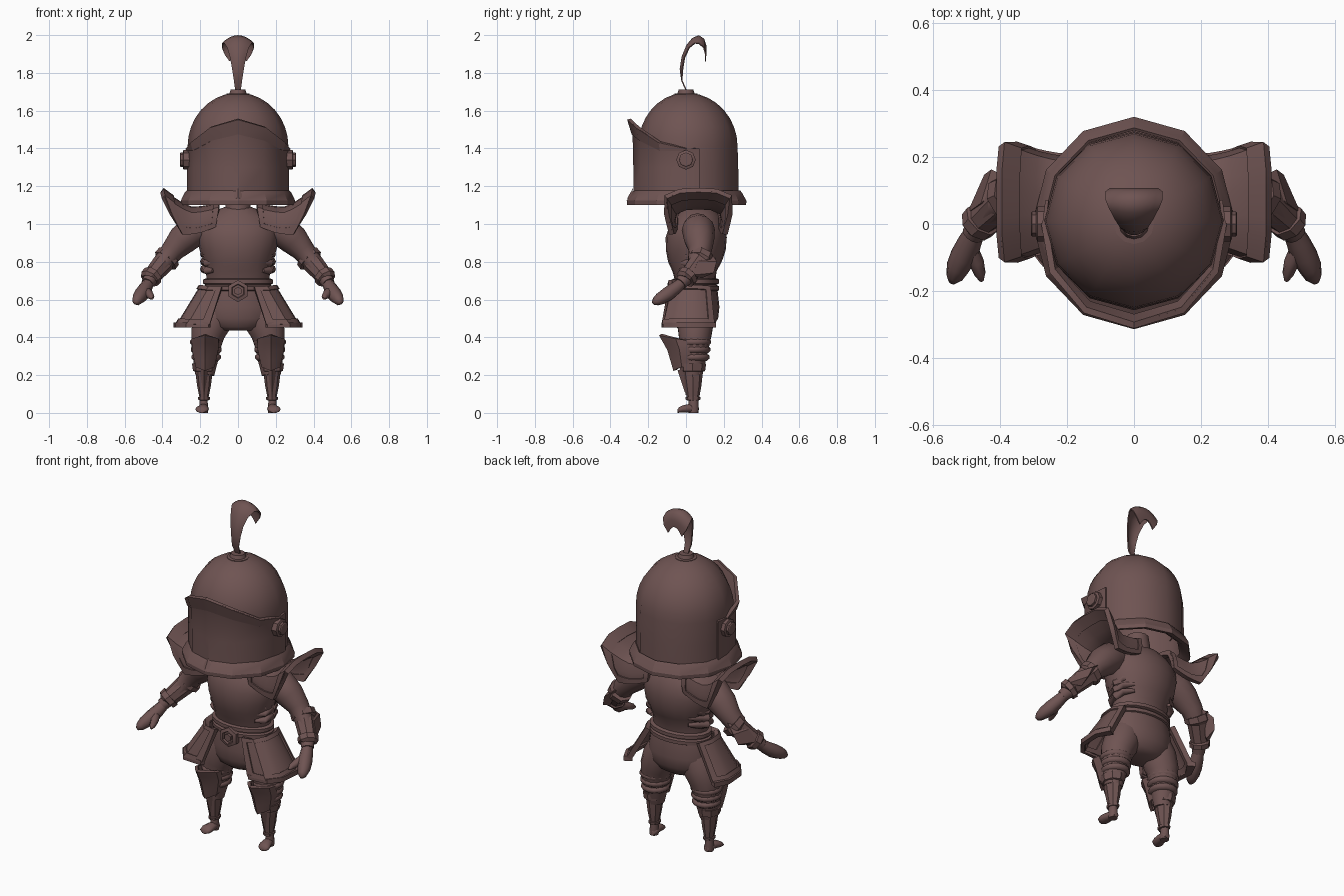
import bpy, bmesh, math
from mathutils import Vector

mat = bpy.data.materials.new("dark_reddish_brown")
mat.diffuse_color = (0.158, 0.088, 0.085, 1)
PI = math.pi


def finish(name, verts, faces, mirror=False, solid=0, angle=35):
    """Make an object, apply thickness and mirroring, then shade it."""
    me = bpy.data.meshes.new(name)
    me.from_pydata([tuple(v) for v in verts], [], faces)
    ob = bpy.data.objects.new(name, me)
    bpy.context.collection.objects.link(ob)
    me.materials.append(mat)
    if solid:
        m = ob.modifiers.new("thick", 'SOLIDIFY')
        m.thickness, m.offset = solid, 0
    if mirror:
        m = ob.modifiers.new("mirror", 'MIRROR')
        m.use_mirror_merge = False
    bpy.ops.object.select_all(action='DESELECT')
    ob.select_set(True)
    bpy.context.view_layer.objects.active = ob
    bpy.ops.object.convert(target='MESH')
    bm = bmesh.new()
    bm.from_mesh(ob.data)
    bmesh.ops.recalc_face_normals(bm, faces=bm.faces)
    bm.to_mesh(ob.data)
    bm.free()
    bpy.ops.object.shade_smooth_by_angle(angle=math.radians(angle))
    return ob


def loft(name, rings, cap=True, **kw):
    """Skin closed rings of equal point count."""
    n = len(rings[0])
    verts = [p for r in rings for p in r]
    faces = [(i * n + j, i * n + (j + 1) % n, (i + 1) * n + (j + 1) % n, (i + 1) * n + j)
             for i in range(len(rings) - 1) for j in range(n)]
    if cap:
        faces += [tuple(range(n)), tuple(range(len(verts) - n, len(verts)))]
    return finish(name, verts, faces, **kw)


def stack(name, levels, cx=0, n=16, **kw):
    """Horizontal ellipses given as (z, centre_y, radius_x, radius_y)."""
    return loft(name, [[(cx + rx * math.sin(2 * PI * j / n), cy - ry * math.cos(2 * PI * j / n), z)
                        for j in range(n)] for z, cy, rx, ry in levels], **kw)


def tube(name, stations, n=10, **kw):
    """Round sections along a path, given as (x, y, z, radius)."""
    pts = [Vector(s[:3]) for s in stations]
    rings = []
    for i, s in enumerate(stations):
        d = (pts[min(i + 1, len(pts) - 1)] - pts[max(i - 1, 0)]).normalized()
        a = d.cross(Vector((0, 1, 0))).normalized()
        b = d.cross(a)
        rings.append([pts[i] + s[3] * (a * math.cos(2 * PI * j / n) + b * math.sin(2 * PI * j / n))
                      for j in range(n)])
    return loft(name, rings, **kw)


def sheet(name, f, us, vs, keep=None, **kw):
    """Open surface f(u, v) over parameter lists."""
    m = len(vs)
    verts = [f(u, v) for u in us for v in vs]
    faces = [(i * m + j, i * m + j + 1, (i + 1) * m + j + 1, (i + 1) * m + j)
             for i in range(len(us) - 1) for j in range(m - 1)
             if keep is None or keep(i, j)]
    return finish(name, verts, faces, **kw)


def framed(name, f, us, vs, thick, trim):
    """Plate with a raised border on both sides of the body."""
    sheet(name, f, us, vs, solid=thick, mirror=True)
    a, b = len(us) - 2, len(vs) - 2
    sheet(name + "_trim", f, us, vs, keep=lambda i, j: i in (0, a) or j in (0, b),
          solid=trim, mirror=True)


def along(pts, t):
    """Linear interpolation through evenly spaced points."""
    s = min(max(t, 0), 1) * (len(pts) - 1)
    i = min(int(s), len(pts) - 2)
    return Vector(pts[i]).lerp(Vector(pts[i + 1]), s - i)


def steps(n, a=0.0, b=1.0):
    return [a + (b - a) * i / n for i in range(n + 1)]


# Helmet: dome, flared brim, top knob
DOME = [(1.14, .01, .262, .262), (1.28, .01, .262, .262)] + [
    (1.41 + .28 * math.sin(a), .01 * math.cos(a), .262 * math.cos(a), .258 * math.cos(a))
    for a in steps(8, 0, 1.5)]
stack("helmet_dome", DOME, n=12, cap=False, solid=.01, angle=50)
stack("helmet_brim", [(1.14, .005, .25, .25), (1.115, .003, .275, .285), (1.105, .003, .298, .312),
                      (1.122, .003, .298, .312), (1.16, .004, .28, .29), (1.175, .005, .268, .278)],
      n=12, cap=False, solid=.01, angle=25)
stack("helmet_knob", [(1.67, 0, .06, .06), (1.69, 0, .06, .06), (1.692, 0, .045, .045),
                      (1.712, 0, .038, .038)], n=12)
finish("brim_point", [(-.035, -.29, 1.14), (.035, -.29, 1.14), (0, -.28, 1.19), (0, -.312, 1.135)],
       [(0, 1, 3), (0, 3, 2), (1, 2, 3), (0, 2, 1)])


# Faceted visor wrapped round the front, with a flared, thicker top band
def visor(u, v):
    c = max(0, math.cos(u))
    top = 1.40 + .155 * c ** 2.2
    r, z = [(.266, 1.15), (.266, 1.3), (.266 + .004 * c, top - .01 - .068 * c),
            (.268 + .026 * c, top)][v]
    return (r * math.sin(u), .005 * (1 - c) - (r + .008 * c) * math.cos(u), z)


AROUND = [-1.82] + steps(6, -PI / 2, PI / 2) + [1.82]
sheet("visor", visor, AROUND, range(4), solid=.01, angle=32)
sheet("visor_band", visor, AROUND[1:-1], [2, 3], solid=.02, angle=32)

# Visor pivots
for nm, x0, x1, r in (("pivot_disc", .25, .288, .052), ("pivot_cap", .285, .304, .038)):
    tube(nm, [(x0, 0, 1.34, r), (x1, 0, 1.34, r), (x1 + .004, 0, 1.34, r * .85)], n=8, mirror=True)

# Plume: narrow stem widening into a drooping tip (y, z, half width, droop of the edges)
PLUME = [(0, 1.71, .015, 0), (-.022, 1.76, .021, 0), (-.03, 1.82, .029, .003), (-.02, 1.885, .04, .006),
         (.005, 1.945, .056, .012), (.035, 1.982, .072, .025), (.068, 1.996, .082, .04),
         (.094, 1.978, .084, .045), (.104, 1.945, .072, .045), (.103, 1.905, .045, .045)]


def plume(u, v):
    y, z, w, droop = PLUME[u]
    return (w * v, y + .012 * v * v * (1 < u < 6), z - droop * v * v)


sheet("plume", plume, range(10), steps(8, -1, 1), solid=.007, angle=60)

# Torso, neck and side folds
stack("torso", [(.69, .05, .165, .105), (.75, .045, .17, .117), (.8, .047, .18, .142), (.86, .052, .203, .158),
                (.93, .054, .216, .162), (.99, .06, .21, .147), (1.04, .065, .165, .118),
                (1.075, .065, .11, .09), (1.09, .06, .07, .07)], n=20, angle=60)
stack("neck", [(1.03, .05, .09, .085), (1.08, .045, .068, .068), (1.2, .03, .062, .062)], n=12)
for z in (.755, .795, .835):
    tube("side_fold", [(.13, -.03, z, .012), (.165, .01, z, .022), (.178, .06, z + .006, .023),
                       (.165, .11, z + .012, .02), (.12, .15, z + .018, .01)], n=8, mirror=True, angle=60)

# Pelvis and belt
stack("pelvis", [(.71, .05, .168, .108), (.64, .05, .182, .118), (.56, .052, .195, .125), (.5, .05, .188, .12),
                 (.455, .045, .15, .098), (.435, .042, .09, .07)], n=20, angle=60)
for z in (.66, .695):
    stack("belt", [(z - .016, .05, .174, .114), (z - .01, .05, .186, .126), (z + .01, .05, .186, .126),
                   (z + .016, .05, .174, .114)], n=20)


# Hexagonal buckle with a recessed centre
def hexagon(r, y):
    return [(r * math.sin(j * PI / 3), y, .645 + r * math.cos(j * PI / 3)) for j in range(6)]


loft("buckle", [hexagon(.058, -.05), hexagon(.058, -.092), hexagon(.038, -.098), hexagon(.034, -.085)], angle=20)
loft("buckle_stud", [hexagon(.022, -.08), hexagon(.022, -.1)], angle=20)

# Hip plates flaring out from the belt
HIP_TOP = [(.085, -.08, .665), (.15, -.07, .665), (.19, -.015, .67), (.195, .06, .67), (.165, .125, .665)]
HIP_LOW = [(.15, -.115, .465), (.265, -.115, .465), (.315, -.05, .465), (.32, .07, .465), (.275, .145, .465)]


def hip(u, v):
    return along(HIP_TOP, u).lerp(along(HIP_LOW, u), v)


framed("hip_plate", hip, [0, .1, .25, .4, .5, .65, .75, .9, 1], [0, .1, .5, .87, 1], .014, .03)
sheet("hip_plate_lip", lambda u, v: hip(u, 1) + Vector((.02 * v * (.3 + u), -.015 * v * (1 - 2 * u), 0)),
      steps(8), [-.6, 1], solid=.028, mirror=True)

# Shoulder plates: rounded arches over the arm with a wide upturned lip (width factor, inner x/z, outer x/z)
ARCH = [(-.98, .12, .985, .295, .945), (-1, .11, 1.035, .325, 1.005), (-.9, .1, 1.08, .338, 1.058),
        (-.5, .1, 1.1, .342, 1.085), (0, .1, 1.105, .342, 1.09)]


def shoulder(u, v):
    t = 1 - abs(u)
    k, x0, z0, x1, z1 = along(ARCH, t)
    w = abs(k) * (.122 + .022 * v) * (1 if u > 0 else -1)
    flare = max(0, v - .6) / .4
    lift = min(1, t * 1.9) * flare ** 1.5
    return Vector((x0 + (x1 - x0) * v + .06 * lift, .065 + w * (1 + .35 * lift),
                   z0 + (z1 - z0) * v + .09 * lift - .012 * math.sin(PI * v)))


framed("shoulder_plate", shoulder, [-1, -.87, -.75, -.5, -.25, -.12, 0, .12, .25, .5, .75, .87, 1],
       [0, .13, .4, .6, .75, .88, 1], .014, .028)

# Arms, forearm guards and cuffs
tube("upper_arm", [(.16, .06, .99, .07), (.23, .065, .97, .088), (.295, .07, .915, .08), (.345, .075, .86, .062),
                   (.4, .06, .79, .052), (.445, .02, .735, .044), (.48, -.03, .685, .034)],
     n=12, mirror=True, angle=60)
tube("forearm_guard", [(.37, .082, .822, .056), (.365, .085, .83, .069), (.385, .075, .805, .07),
                       (.39, .07, .8, .057), (.45, .016, .73, .048), (.452, .014, .728, .058),
                       (.468, -.004, .71, .056), (.47, -.006, .706, .04)], n=8, mirror=True, angle=25)
finish("elbow_plate", [(.37, .13, .84), (.45, .06, .8), (.425, .155, .8), (.445, .14, .745),
                       (.49, .03, .73), (.44, .08, .72)],
       [(0, 1, 2), (2, 1, 4, 3), (3, 4, 5), (0, 2, 3, 5)], solid=.016, mirror=True, angle=20)

# Hands: mitten fingers and thumb
tube("hand", [(.473, -.02, .69, .03), (.49, -.055, .66, .036), (.508, -.095, .63, .04), (.526, -.13, .608, .035),
              (.536, -.158, .592, .026), (.543, -.174, .582, .011)], n=8, mirror=True, angle=60)
tube("thumb", [(.49, -.075, .645, .026), (.47, -.115, .628, .023), (.459, -.15, .615, .017),
               (.454, -.17, .605, .006)], n=8, mirror=True, angle=60)

# Legs and gathered bands below the knee
tube("leg", [(.1, .05, .56, .09), (.13, .05, .49, .1), (.16, .048, .42, .09), (.168, .045, .36, .08),
             (.172, .04, .27, .064), (.176, .035, .2, .05)], n=14, mirror=True, angle=60)
for z, r in ((.375, .087), (.335, .084), (.295, .079)):
    stack("leg_band", [(z - .02, .045, r - .015, r - .015), (z - .008, .045, r, r), (z + .008, .045, r, r),
                       (z + .02, .045, r - .015, r - .015)], cx=.168, n=14, mirror=True, angle=60)

# Knee plates: ridged front shields with a raised point
KNEE = [(.385, .064, -.06, -.135), (.335, .062, -.04, -.09), (.255, .042, -.028, -.058)]


def knee(u, v):
    z, w, side, mid = along(KNEE, v)
    a = abs(u)
    back = .06 * max(0, a - .6) / .4
    return (.174 + w * min(1, a * 1.5) * (1 if u > 0 else -1), mid + (side - mid) * min(1, a * 1.5) + back,
            z + .03 * (1 - a) * (1 - 2 * v))


sheet("knee_plate", knee, [-1, -.66, -.33, 0, .33, .66, 1], [0, .25, .5, .75, 1], solid=.018, mirror=True, angle=20)

# Shin guards with top collar and ankle ring
stack("shin_guard", [(.262, .035, .05, .055), (.262, .035, .064, .072), (.222, .035, .058, .066),
                     (.218, .035, .046, .055), (.14, .037, .036, .044), (.085, .037, .025, .034),
                     (.083, .037, .032, .04), (.068, .037, .03, .038), (.066, .037, .02, .025)],
      cx=.18, n=8, mirror=True, angle=25)
finish("shin_ridge", [(.155, -.015, .235), (.205, -.015, .235), (.18, -.045, .225), (.18, .0, .09)],
       [(0, 1, 2), (0, 2, 3), (1, 3, 2), (0, 3, 1)], mirror=True, angle=20)

# Feet
stack("ankle", [(.1, .038, .022, .028), (.05, .04, .023, .026), (.02, .04, .027, .028), (0, .04, .024, .026)],
      cx=.182, n=10, mirror=True, angle=60)
loft("foot", [[(.18 + d + w * math.cos(j * PI / 5), y, h * (1 + math.sin(j * PI / 5))) for j in range(10)]
              for y, w, h, d in ((.066, .015, .014, 0), (.05, .026, .022, 0), (.015, .028, .024, .004),
                                 (-.02, .036, .02, .01), (-.038, .032, .015, .012), (-.046, .015, .008, .012))],
     mirror=True, angle=60)
